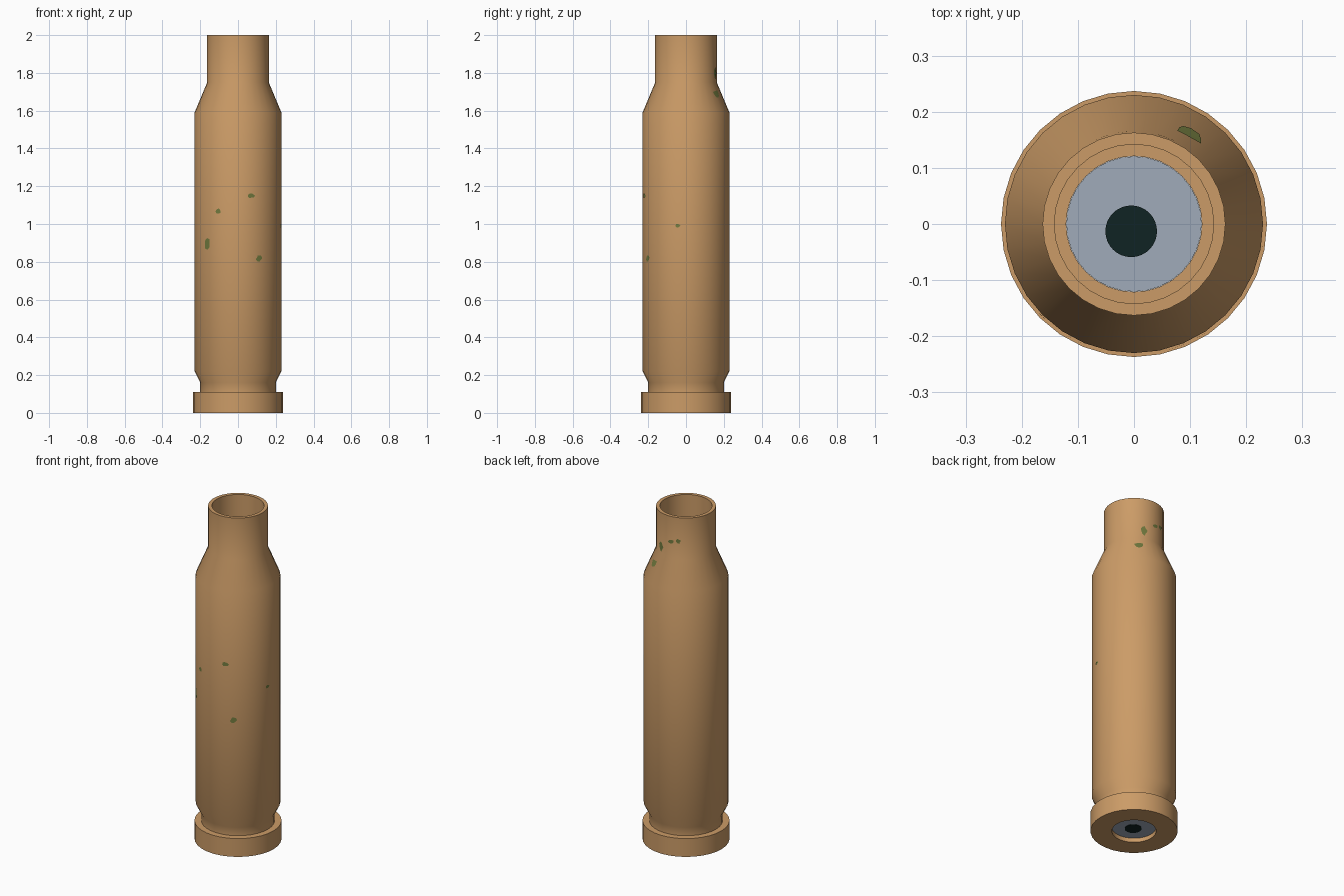
import bpy, bmesh, math, random

if "Cube" in bpy.data.objects:
    bpy.data.objects.remove(bpy.data.objects["Cube"])

random.seed(4)
SIDES = 32


def material(name, rgb):
    m = bpy.data.materials.new(name)
    m.diffuse_color = (*rgb, 1)
    m.use_nodes = True
    m.node_tree.nodes["Principled BSDF"].inputs["Base Color"].default_value = m.diffuse_color
    return m


BRASS = material("brass", (0.60, 0.33, 0.135))
STEEL = material("grey steel", (0.35, 0.41, 0.49))
DARK = material("dark dent", (0.005, 0.017, 0.017))
GREEN = material("green tarnish", (0.17, 0.20, 0.05))


def finish(name, bm, mat, smooth_angle=40):
    bmesh.ops.recalc_face_normals(bm, faces=bm.faces)
    mesh = bpy.data.meshes.new(name)
    bm.to_mesh(mesh)
    bm.free()
    mesh.materials.append(mat)
    ob = bpy.data.objects.new(name, mesh)
    bpy.context.collection.objects.link(ob)
    bpy.ops.object.select_all(action='DESELECT')
    ob.select_set(True)
    bpy.context.view_layer.objects.active = ob
    bpy.ops.object.shade_smooth_by_angle(angle=math.radians(smooth_angle))
    return ob


def lathe(name, profile, mat, closed=False, capped=False):
    """Turn an (r, z) profile around the z axis."""
    bm = bmesh.new()
    rings = [[bm.verts.new((r * math.cos(2 * math.pi * i / SIDES),
                            r * math.sin(2 * math.pi * i / SIDES), z))
              for i in range(SIDES)] for r, z in profile]
    pairs = list(zip(rings, rings[1:]))
    if closed:
        pairs.append((rings[-1], rings[0]))
    for a, b in pairs:
        for i in range(SIDES):
            j = (i + 1) % SIDES
            bm.faces.new((a[i], a[j], b[j], b[i]))
    if capped:
        bm.faces.new(rings[0])
        bm.faces.new(rings[-1])
    return finish(name, bm, mat)


# Hollow case: rim, groove, body, shoulder, neck, then bore, floor and primer pocket
OUTER = [(0.237, 0), (0.237, 0.11), (0.20, 0.11), (0.20, 0.16), (0.23, 0.22),
         (0.23, 1.59), (0.163, 1.75), (0.163, 2.0)]
lathe("case", OUTER + [(0.142, 2.0), (0.142, 0.10), (0.121, 0.10), (0.121, 0)],
      BRASS, closed=True)

# Primer cup set into the base
lathe("primer", [(0.1205, 0.025), (0.1205, 0.095)], STEEL, capped=True)

# Dark dent mark, on both faces of the primer
for name, z in (("primer_dent_outside", 0.023), ("primer_dent_inside", 0.097)):
    dent = lathe(name, [(0.046, z - 0.001), (0.046, z + 0.001)], DARK, capped=True)
    dent.location = (-0.005, -0.013, 0)


def case_radius(z):
    for (r0, z0), (r1, z1) in zip(OUTER, OUTER[1:]):
        if z0 < z1 and z0 <= z <= z1:
            return r0 + (r1 - r0) * (z - z0) / (z1 - z0)
    return OUTER[-1][0]


def tarnish(index, azimuth, z, width, height):
    """Thin irregular spot that follows the case surface."""
    bm = bmesh.new()
    base = case_radius(z)

    def point(u, v):
        r = case_radius(z + v) + 0.002
        a = math.radians(azimuth) + u / base
        return bm.verts.new((r * math.cos(a), r * math.sin(a), z + v))

    centre = point(0, 0)
    ring = []
    for k in range(9):
        t, s = 2 * math.pi * k / 9, random.uniform(0.6, 1.1) / 2
        ring.append(point(width * s * math.cos(t), height * s * math.sin(t)))
    for k in range(9):
        bm.faces.new((centre, ring[k], ring[(k + 1) % 9]))
    finish(f"tarnish_spot_{index}", bm, GREEN)


# Tarnish spots: azimuth in degrees, height, width, height of spot
SPOTS = [(-117, 1.07, 0.04, 0.03), (-135, 0.90, 0.05, 0.07),
         (-72, 1.15, 0.04, 0.03), (-61, 0.82, 0.04, 0.04),
         (-11, 0.99, 0.03, 0.02), (58, 1.69, 0.06, 0.05),
         (69, 1.80, 0.04, 0.07), (95, 1.85, 0.04, 0.03),
         (111, 1.86, 0.03, 0.03)]
for i, spot in enumerate(SPOTS):
    tarnish(i + 1, *spot)
